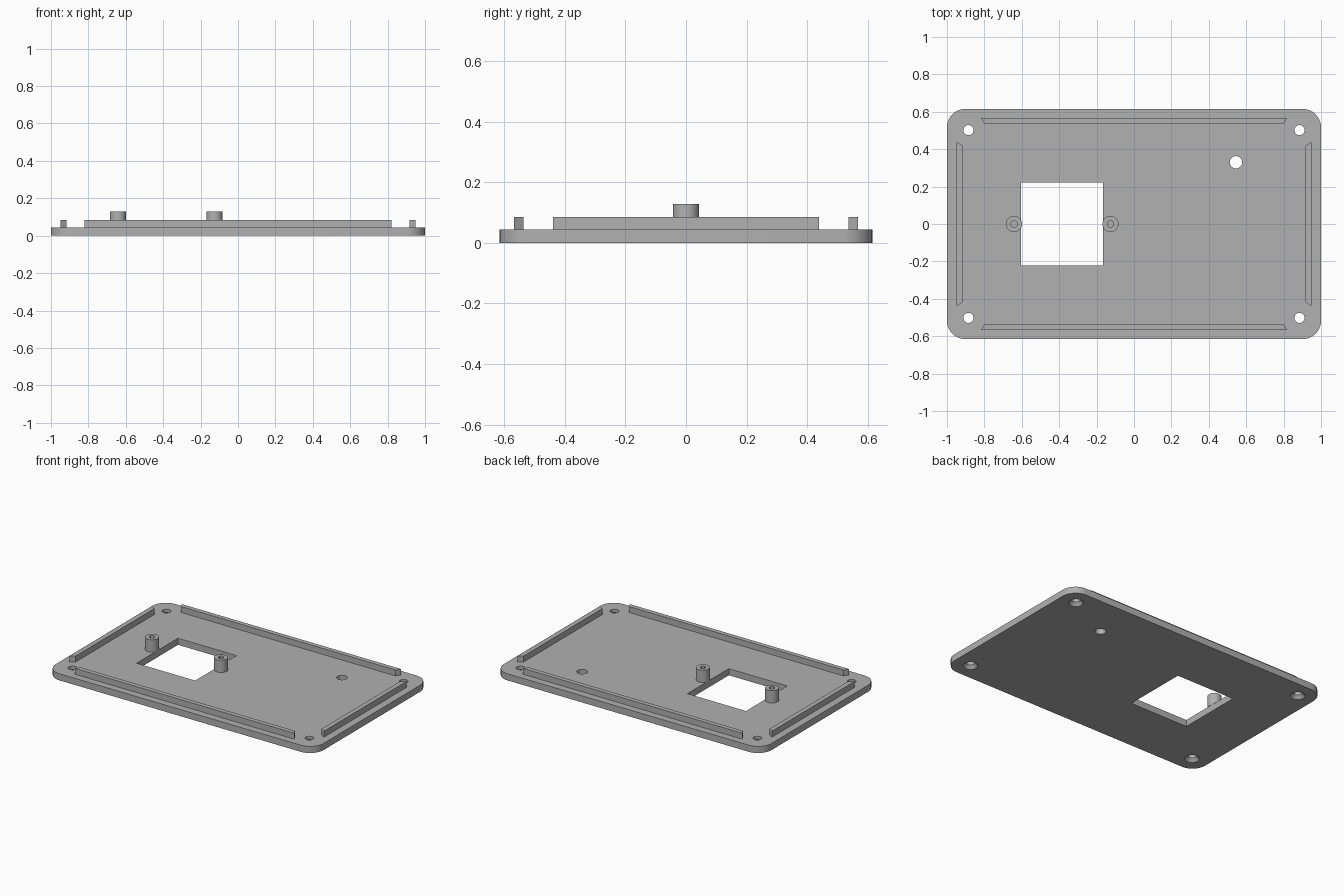
import bpy
import bmesh
from math import cos, sin, pi, radians

cube = bpy.data.objects.get("Cube")
if cube:
    bpy.data.objects.remove(cube)

grey = bpy.data.materials.new("matte grey")
grey.use_nodes = True
grey.diffuse_color = (0.44, 0.44, 0.44, 1)
grey.node_tree.nodes["Principled BSDF"].inputs["Base Color"].default_value = grey.diffuse_color

PLATE_TOP = 0.045
RAIL_TOP = 0.085
BOSS_TOP = 0.128


def circle(x, y, r, sides=32, start=0.0):
    return [(x + r * cos(start + 2 * pi * i / sides),
             y + r * sin(start + 2 * pi * i / sides)) for i in range(sides)]


def rectangle(x0, x1, y0, y1):
    return [(x0, y0), (x1, y0), (x1, y1), (x0, y1)]


def rounded_rectangle(w, d, r, steps=10):
    points = []
    for k, (sx, sy) in enumerate([(1, 1), (-1, 1), (-1, -1), (1, -1)]):
        for i in range(steps + 1):
            a = (k + i / steps) * pi / 2
            points.append((sx * (w - r) + r * cos(a), sy * (d - r) + r * sin(a)))
    return points


def loft(bm, layers):
    """Closed solid through stacked (z, outline) layers."""
    rings = [[bm.verts.new((x, y, z)) for x, y in outline] for z, outline in layers]
    n = len(rings[0])
    for low, high in zip(rings, rings[1:]):
        for i in range(n):
            j = (i + 1) % n
            bm.faces.new((low[i], low[j], high[j], high[i]))
    bm.faces.new(rings[0][::-1])
    bm.faces.new(rings[-1])


def make_object(name, solids):
    bm = bmesh.new()
    for layers in solids:
        loft(bm, layers)
    bmesh.ops.recalc_face_normals(bm, faces=bm.faces)
    mesh = bpy.data.meshes.new(name)
    bm.to_mesh(mesh)
    bm.free()
    mesh.materials.append(grey)
    obj = bpy.data.objects.new(name, mesh)
    bpy.context.collection.objects.link(obj)
    return obj


def cut(obj, solids):
    cutter = make_object("cutter", solids)
    cutter.hide_render = True
    mod = obj.modifiers.new("cut", 'BOOLEAN')
    mod.operation = 'DIFFERENCE'
    mod.solver = 'EXACT'
    mod.object = cutter
    bpy.context.view_layer.update()
    evaluated = obj.evaluated_get(bpy.context.evaluated_depsgraph_get())
    result = bpy.data.meshes.new_from_object(evaluated)
    obj.modifiers.clear()
    obj.data = result
    bpy.data.objects.remove(cutter)


def smooth(obj):
    bpy.ops.object.select_all(action='DESELECT')
    obj.select_set(True)
    bpy.context.view_layer.objects.active = obj
    bpy.ops.object.shade_smooth_by_angle(angle=radians(30))


# Base plate with window, cable hole and countersunk screw holes
outline = rounded_rectangle(1.0, 0.616, 0.1)
plate = make_object("base_plate", [[(0, outline), (PLATE_TOP, outline)]])
window = rectangle(-0.603, -0.165, -0.221, 0.221)
cable = circle(0.545, 0.33, 0.033)
holes = [[(-0.1, window), (0.1, window)], [(-0.1, cable), (0.1, cable)]]
for sx in (-1, 1):
    for sy in (-1, 1):
        x, y = sx * 0.885, sy * 0.502
        narrow, wide = circle(x, y, 0.027), circle(x, y, 0.046)
        holes.append([(-0.1, wide), (0, wide), (0.022, narrow), (0.1, narrow)])
cut(plate, holes)
smooth(plate)

# Locating rails with mitred ends
for s, side in ((-1, "front"), (1, "back")):
    rail = [(-0.82, s * 0.568), (0.82, s * 0.568), (0.80, s * 0.537), (-0.80, s * 0.537)]
    make_object(side + "_rail", [[(PLATE_TOP, rail), (RAIL_TOP, rail)]])
for s, side in ((-1, "right"), (1, "left")):
    rail = [(s * 0.95, -0.44), (s * 0.95, 0.44), (s * 0.918, 0.42), (s * 0.918, -0.42)]
    make_object(side + "_rail", [[(PLATE_TOP, rail), (RAIL_TOP, rail)]])

# Screw bosses with blind pilot holes, either side of the window
for x, side in ((-0.642, "right"), (-0.126, "left")):
    wall = circle(x, 0, 0.043)
    boss = make_object(side + "_boss", [[(PLATE_TOP, wall), (BOSS_TOP, wall)]])
    pilot = circle(x, 0, 0.019, 6, pi / 2)
    cut(boss, [[(PLATE_TOP + 0.002, pilot), (0.2, pilot)]])
    smooth(boss)
